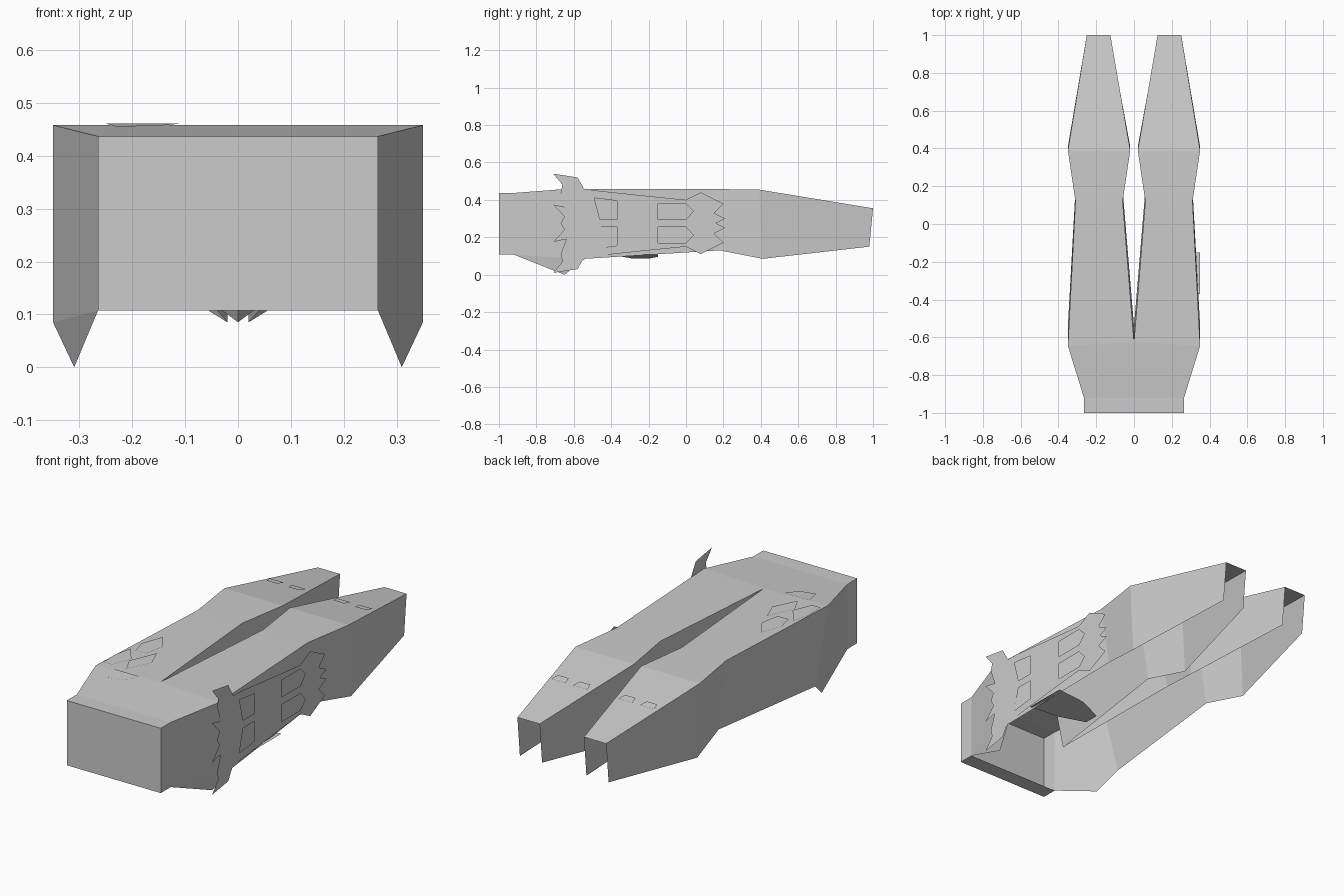
import bpy, bmesh
from mathutils import Vector

cube = bpy.data.objects.get("Cube")
if cube:
    bpy.data.objects.remove(cube, do_unlink=True)

# One plain grey for the whole craft
grey = bpy.data.materials.new("hull_grey")
grey.use_nodes = True
grey.diffuse_color = (0.6, 0.6, 0.6, 1)
for node in grey.node_tree.nodes:
    if node.type == 'BSDF_PRINCIPLED':
        node.inputs["Base Color"].default_value = grey.diffuse_color


def finish(name, bm):
    mesh = bpy.data.meshes.new(name)
    bm.to_mesh(mesh)
    bm.free()
    mesh.materials.append(grey)
    obj = bpy.data.objects.new(name, mesh)
    bpy.context.collection.objects.link(obj)
    return obj


def mirror(obj):
    mod = obj.modifiers.new("mirror", 'MIRROR')
    mod.use_clip = True
    mod.merge_threshold = 0.0005


def strip(bm, row_a, row_b):
    """Quads between two rows of points."""
    for i in range(len(row_a) - 1):
        corners = (row_a[i], row_a[i + 1], row_b[i + 1], row_b[i])
        bm.faces.new([bm.verts.new(p) for p in corners])


def plate(name, loops, place):
    """Flat plate from an outline and optional holes, laid out by place(u, v)."""
    bm = bmesh.new()
    for loop in loops:
        verts = [bm.verts.new((u, v, 0)) for u, v in loop]
        for i, v in enumerate(verts):
            bm.edges.new((v, verts[i - 1]))
    bmesh.ops.triangle_fill(bm, use_beauty=True, edges=bm.edges[:], normal=Vector((0, 0, 1)))
    for v in bm.verts:
        v.co = place(v.co.x, v.co.y)
    return finish(name, bm)


# Hull: open-bottomed shell with two hollow prongs, half built then mirrored
outer_top = [(.265, -1, .437), (.265, -.92, .437), (.35, -.645, .458),
             (.31, .12, .458), (.35, .39, .455), (.25, 1, .355)]
outer_low = [(.265, -1, .107), (.265, -.92, .107), (.35, -.54, .085),
             (.31, .18, .13), (.35, .41, .085), (.25, .98, .15)]
inner_top = [(0, -1, .437), (0, -.92, .437), (0, -.625, .458),
             (.06, .12, .458), (.02, .39, .455), (.125, 1, .355)]
inner_low = [(0, -.54, .085), (.06, .18, .13), (.02, .41, .085), (.125, .98, .15)]
front_low = [(0, -1, .107), (0, -.92, .107)]

bm = bmesh.new()
strip(bm, outer_low, outer_top)
strip(bm, outer_top, inner_top)
strip(bm, inner_top[2:], inner_low)
strip(bm, front_low, outer_low[:2])
strip(bm, [front_low[0], outer_low[0]], [inner_top[0], outer_top[0]])
# Downward points under the flared sides
keel = [outer_low[1], (.31, -.65, 0), outer_low[2]]
bm.faces.new([bm.verts.new(p) for p in keel])
bmesh.ops.remove_doubles(bm, verts=bm.verts[:], dist=0.0005)
bmesh.ops.recalc_face_normals(bm, faces=bm.faces[:])
mirror(finish("hull", bm))

# Armour plate on the left side, symmetric about its middle height
MID = .275


def flip(points):
    return [(u, 2 * MID - v) for u, v in reversed(points)]


upper = [(-.65, .31), (-.71, .375), (-.64, .36), (-.67, .44), (-.66, .48), (-.71, .54),
         (-.58, .52), (-.54, .45), (-.48, .45), (-.2, .42), (0, .4), (.08, .44),
         (.2, .38), (.15, .33), (.21, .3)]
outline = [(-.67, MID)] + upper + [(.16, MID)] + flip(upper)
arrow = [(-.15, .38), (0, .38), (.04, .34), (0, .295), (-.15, .295)]
slot = [(-.49, .41), (-.37, .395), (-.37, .295), (-.46, .295)]
plate("side_armour", [outline, arrow, flip(arrow), slot, flip(slot)],
      lambda y, z: (.351, y, z))

# Plate hanging under the left prong
plate("under_plate", [[(.07, -.28), (.07, -.2), (.2, -.15), (.35, -.15), (.35, -.37), (.2, -.34)]],
      lambda x, y: (x, y, .08 + .08 * x))


# Height of the top skin along the craft
def top_height(y):
    if y < -.645:
        return .458 + (y + .645) * .076
    return .458 - max(0, y - .39) * .166


def on_top(x, y):
    return (x, y, top_height(y) + .003)


# Raised panels on the right prong's top
panels = {
    "top_panel_fore": [(-.25, -.635), (-.11, -.635), (-.15, -.7), (-.23, -.72)],
    "top_panel_outer": [(-.34, -.5), (-.32, -.41), (-.25, -.5), (-.29, -.6), (-.34, -.6)],
    "top_panel_mid": [(-.31, -.33), (-.27, -.22), (-.21, -.31), (-.23, -.41), (-.29, -.41)],
    "top_panel_inner": [(-.25, -.52), (-.19, -.38), (-.15, -.48), (-.21, -.6)],
}
for name, loop in panels.items():
    plate(name, [loop], on_top)

# Small vents near the prong tips
for name, x in (("outer_vent", .25), ("inner_vent", .127)):
    loop = [(x - .04, .67), (x + .04, .67), (x + .03, .63), (x - .03, .63)]
    mirror(plate(name, [loop], on_top))
